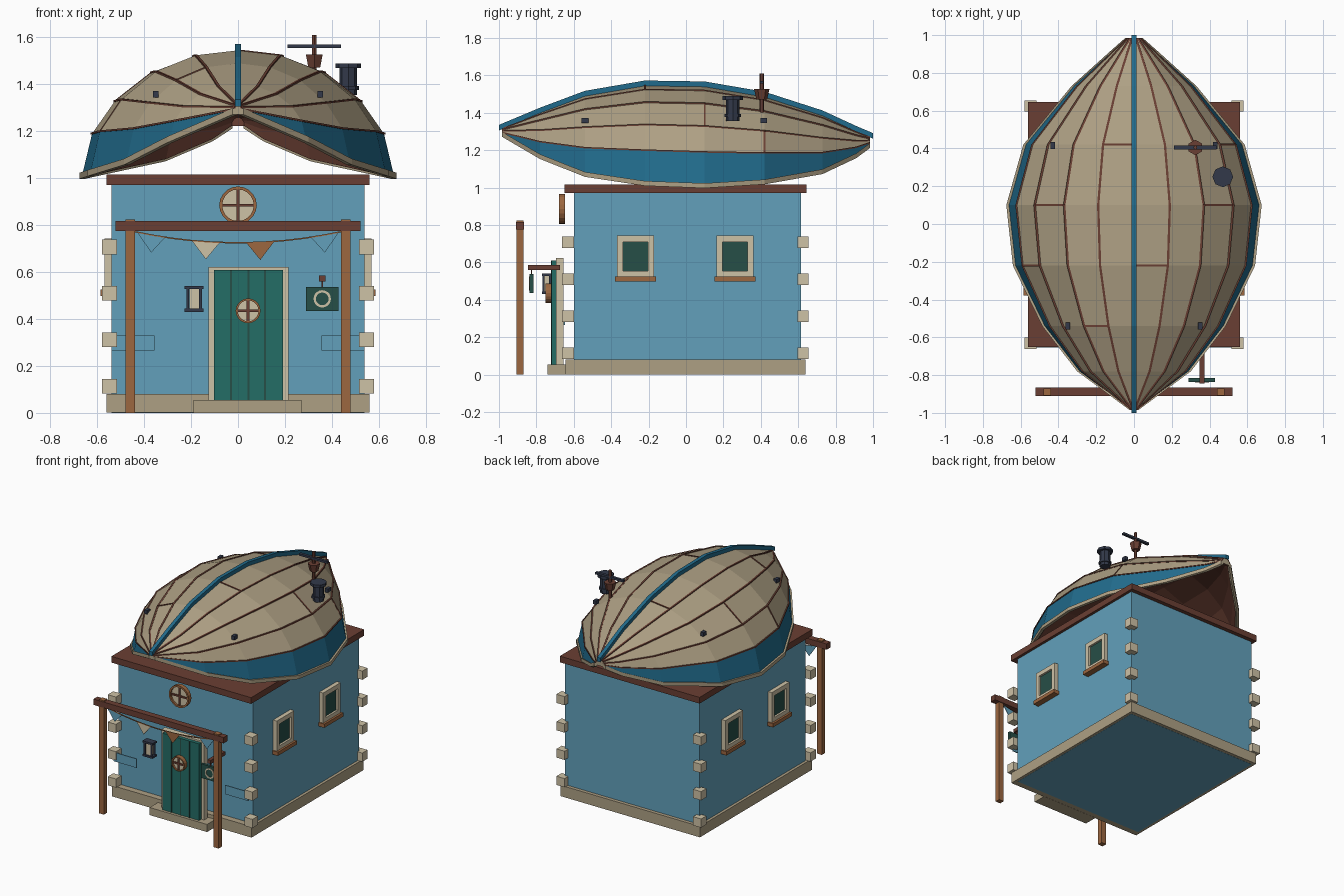
import bpy, bmesh, math
from mathutils import Vector, Matrix

if "Cube" in bpy.data.objects:
    bpy.data.objects.remove(bpy.data.objects["Cube"], do_unlink=True)


def mat(name, r, g, b):
    lin = [((c / 255 + 0.055) / 1.055) ** 2.4 for c in (r, g, b)] + [1]
    m = bpy.data.materials.new(name)
    m.use_nodes = True
    m.diffuse_color = lin
    m.node_tree.nodes["Principled BSDF"].inputs["Base Color"].default_value = lin
    return m


WALL = mat("wall blue", 98, 160, 187)
STONE = mat("weathered tan", 174, 160, 132)
CREAM = mat("cream trim", 206, 194, 166)
BROWN = mat("dark brown wood", 106, 63, 51)
WOOD = mat("warm wood", 156, 103, 64)
TEAL = mat("door teal", 36, 109, 102)
GREEN = mat("deep green", 38, 78, 71)
NAVY = mat("hull blue", 33, 107, 140)
SLATE = mat("slate metal", 50, 57, 74)


def finish(name, bm, *mats):
    me = bpy.data.meshes.new(name)
    bmesh.ops.recalc_face_normals(bm, faces=bm.faces)
    bm.to_mesh(me)
    bm.free()
    for m in mats:
        me.materials.append(m)
    ob = bpy.data.objects.new(name, me)
    bpy.context.collection.objects.link(ob)
    return ob


def box(name, m, x, y, z):
    """Box from (min, max) ranges."""
    bm = bmesh.new()
    bmesh.ops.create_cube(bm, size=1)
    for v in bm.verts:
        v.co = [r[0] + (c + 0.5) * (r[1] - r[0]) for r, c in zip((x, y, z), v.co)]
    return finish(name, bm, m)


def cone(name, m, pos, r1, r2, depth, sides=8, facing_front=False):
    bm = bmesh.new()
    bmesh.ops.create_cone(bm, cap_ends=True, segments=sides, radius1=r1, radius2=r2, depth=depth)
    rot = Matrix.Rotation(math.pi / 2, 4, "X") if facing_front else Matrix()
    bm.transform(Matrix.Translation(pos) @ rot)
    return finish(name, bm, m)


def ring(name, m, pos, outer, inner, depth, sides=20):
    """Flat hoop facing the front."""
    bm = bmesh.new()
    rows = []
    for i in range(sides):
        a = math.tau * i / sides
        rows.append([bm.verts.new((pos[0] + r * math.cos(a), pos[1] + d, pos[2] + r * math.sin(a)))
                     for r, d in ((outer, -depth / 2), (outer, depth / 2), (inner, depth / 2), (inner, -depth / 2))])
    for p, q in zip(rows, rows[1:] + rows[:1]):
        for k in range(4):
            bm.faces.new((p[k], p[k - 1], q[k - 1], q[k]))
    return finish(name, bm, m)


def sweep(name, m, pts, a, b):
    """Rectangular bar along points, with half-extents a and b as vectors."""
    a, b = Vector(a), Vector(b)
    bm = bmesh.new()
    rows = [[bm.verts.new(Vector(p) + s * a + t * b) for s, t in ((1, 1), (-1, 1), (-1, -1), (1, -1))] for p in pts]
    for p, q in zip(rows, rows[1:]):
        for k in range(4):
            bm.faces.new((p[k], p[k - 1], q[k - 1], q[k]))
    bm.faces.new(rows[0])
    bm.faces.new(rows[-1])
    return finish(name, bm, m)


def porthole(name, x, y, z, r):
    ring(name + "_ring", WOOD, (x, y, z), r, r * 0.84, 0.03)
    cone(name + "_glass", CREAM, (x, y + 0.004, z), r * 0.86, r * 0.86, 0.012, 20, True)
    box(name + "_bar_upright", BROWN, (x - 0.006, x + 0.006), (y - 0.01, y), (z - r * 0.85, z + r * 0.85))
    box(name + "_bar_level", BROWN, (x - r * 0.85, x + r * 0.85), (y - 0.01, y), (z - 0.006, z + 0.006))


# House body
box("walls", WALL, (-0.54, 0.54), (-0.6, 0.615), (0, 0.98))
box("plinth", STONE, (-0.56, 0.56), (-0.645, 0.64), (0.001, 0.08))
box("roof_slab", BROWN, (-0.56, 0.56), (-0.65, 0.645), (0.972, 1.017))
box("door_step", STONE, (-0.19, 0.27), (-0.74, -0.64), (0, 0.055))

# Corner stones, side windows and front wall panels
for s in (-1, 1):
    side = "left" if s > 0 else "right"
    for i in range(4):
        z = 0.082 + 0.198 * i
        for end, y in (("front", (-0.663, -0.6)), ("back", (0.595, 0.655))):
            box(f"corner_stone_{side}_{end}_{i + 1}", CREAM, sorted((s * 0.515, s * 0.58)), y, (z, z + 0.063))
    for y, end in ((-0.27, "front"), (0.262, "back")):
        def part(name, m, x, dy, z):
            box(f"window_{name}_{side}_{end}", m, sorted((s * 0.53, s * x)), (y - dy, y + dy), z)
        part("frame_top", CREAM, 0.57, 0.1, (0.71, 0.743))
        part("frame_bottom", CREAM, 0.57, 0.1, (0.52, 0.553))
        part("glass", GREEN, 0.555, 0.07, (0.55, 0.715))
        part("sill", WOOD, 0.585, 0.109, (0.498, 0.525))
        for k in (-1, 1):
            c = y + k * 0.084
            box(f"window_jamb_{side}_{end}", CREAM, sorted((s * 0.53, s * 0.57)), (c - 0.016, c + 0.016), (0.55, 0.715))
    box(f"wall_panel_{side}", WALL, sorted((s * 0.355, s * 0.54)), (-0.655, -0.648), (0.265, 0.33))

# Front door
for n, x in (("right", (-0.125, -0.1)), ("left", (0.19, 0.215))):
    box("door_jamb_" + n, CREAM, x, (-0.695, -0.655), (0.05, 0.62))
box("door_lintel", CREAM, (-0.125, 0.215), (-0.695, -0.655), (0.61, 0.622))
box("door", TEAL, (-0.102, 0.192), (-0.72, -0.69), (0.055, 0.61))
for x in (-0.03, 0.045, 0.115):
    box("door_groove", GREEN, (x - 0.004, x + 0.004), (-0.723, -0.715), (0.055, 0.61))
porthole("door_porthole", 0.043, -0.735, 0.435, 0.053)
porthole("gable_porthole", 0, -0.663, 0.885, 0.08)

# Porch beam and posts
for n, x in (("right", -0.46), ("left", 0.46)):
    box("porch_post_" + n, WOOD, (x - 0.02, x + 0.02), (-0.907, -0.87), (0, 0.825))
box("porch_beam", BROWN, (-0.522, 0.522), (-0.91, -0.865), (0.775, 0.817))

# Bunting
def rope_z(x):
    return 0.725 + 0.047 * (x / 0.44) ** 2

xs = [-0.44 + 0.08 * i for i in range(12)]
sweep("bunting_rope", WOOD, [(x, -0.885, rope_z(x)) for x in xs], (0, 0.003, 0), (0, 0, 0.003))
for x, m in ((-0.37, WALL), (-0.137, CREAM), (0.095, WOOD), (0.37, WALL)):
    bm = bmesh.new()
    tri = [bm.verts.new((x + dx, -0.885, z)) for dx, z in
           ((-0.06, rope_z(x - 0.06)), (0.06, rope_z(x + 0.06)), (0, rope_z(x) - 0.075))]
    f = bm.faces.new(tri)
    for v in bmesh.ops.extrude_face_region(bm, geom=[f])["geom"]:
        if isinstance(v, bmesh.types.BMVert):
            v.co.y += 0.004
    finish("bunting_flag", bm, m)

# Lantern
lx, ly = -0.187, -0.745
for n, z in (("base", 0.437), ("cap", 0.534)):
    box("lantern_" + n, SLATE, (lx - 0.04, lx + 0.04), (ly - 0.025, ly + 0.025), (z - 0.007, z + 0.007))
box("lantern_glass", CREAM, (lx - 0.02, lx + 0.02), (ly - 0.015, ly + 0.015), (0.44, 0.53))
for sx in (-1, 1):
    for sy in (-1, 1):
        cx, cy = lx + sx * 0.027, ly + sy * 0.017
        box("lantern_post", SLATE, (cx - 0.006, cx + 0.006), (cy - 0.005, cy + 0.005), (0.44, 0.53))

# Hanging sign
box("sign_bracket", BROWN, (0.346, 0.372), (-0.845, -0.675), (0.56, 0.586))
box("sign_hanger", BROWN, (0.356, 0.362), (-0.829, -0.823), (0.53, 0.565))
box("sign_board", GREEN, (0.289, 0.429), (-0.836, -0.816), (0.435, 0.537))
ring("sign_emblem", CREAM, (0.359, -0.836, 0.486), 0.037, 0.027, 0.008)

# Upturned boat hull: stations of (y, half width, gunwale z, keel z)
STATIONS = [(-0.985, 0.012, 1.285, 1.315), (-0.78, 0.29, 1.165, 1.4), (-0.54, 0.475, 1.07, 1.49),
            (-0.22, 0.63, 1.022, 1.545), (0.1, 0.665, 1.01, 1.54), (0.42, 0.575, 1.03, 1.485),
            (0.73, 0.32, 1.085, 1.385), (0.91, 0.12, 1.17, 1.302), (0.985, 0.035, 1.225, 1.27)]
ARC = [(0, 1), (0.285, 0.96), (0.555, 0.83), (0.79, 0.6), (0.935, 0.34), (1, 0)]


def hull_point(station, k):
    y, w, low, high = STATIONS[station]
    u, v = ARC[abs(k)]
    return Vector((math.copysign(u, k) * w, y, low + v * (high - low)))


count = len(STATIONS)
bm = bmesh.new()
grid = [[bm.verts.new(hull_point(i, k)) for k in range(-5, 6)] for i in range(count)]
for i in range(count - 1):
    for k in range(10):
        f = bm.faces.new((grid[i][k], grid[i][k + 1], grid[i + 1][k + 1], grid[i + 1][k]))
        f.material_index = 0 if k in (0, 9) else 1
for row in (grid[0], grid[-1]):
    bm.faces.new(row).material_index = 1
hull = finish("boat_hull", bm, NAVY, STONE, BROWN)
if hull.data.polygons[35].normal.z < 0:
    hull.data.flip_normals()
shell = hull.modifiers.new("planking", "SOLIDIFY")
shell.thickness, shell.offset = 0.018, -1
shell.material_offset, shell.material_offset_rim = 2, 1

# Keel, gunwales and seams
keel = [(0, -1, 1.32)] + [hull_point(i, 0) + Vector((0, 0, 0.012)) for i in range(1, count - 1)] + [(0, 1, 1.276)]
sweep("keel", NAVY, keel, (0.013, 0, 0), (0, 0, 0.015))
for s, n in ((-1, "right"), (1, "left")):
    rail = [hull_point(i, 5 * s) for i in range(count)]
    sweep("gunwale_" + n, STONE, rail, (0.011, 0, 0), (0, 0, 0.013))
    for k in range(1, 5):
        sweep(f"seam_{n}_{k}", BROWN, [hull_point(i, k * s) for i in range(count)], (0.006, 0, 0), (0, 0, 0.004))
for i, k in ((5, -1), (3, 0), (2, -2), (4, 2), (3, -4), (5, 3), (4, -3)):
    sweep("butt_seam", BROWN, [hull_point(i, k), hull_point(i, k + 1)], (0, 0.005, 0), (0, 0, 0.004))

# Hull cleats
for x, y in ((0.43, 0.415), (0.35, -0.54)):
    for s in (-1, 1):
        box("hull_cleat", SLATE, (s * x - 0.012, s * x + 0.012), (y - 0.018, y + 0.018), (1.345, 1.372))

# Stove chimney
cone("chimney_pipe", SLATE, (0.47, 0.25, 1.42), 0.037, 0.037, 0.13)
cone("chimney_cap", SLATE, (0.47, 0.25, 1.479), 0.055, 0.055, 0.02)
cone("chimney_collar", SLATE, (0.47, 0.25, 1.385), 0.045, 0.045, 0.016)

# Wind vane
cone("vane_pole", BROWN, (0.325, 0.405, 1.505), 0.011, 0.011, 0.21, 6)
cone("vane_hub", BROWN, (0.325, 0.405, 1.499), 0.029, 0.041, 0.055, 6)
box("vane_blade", SLATE, (0.212, 0.438), (0.395, 0.415), (1.555, 1.57))
